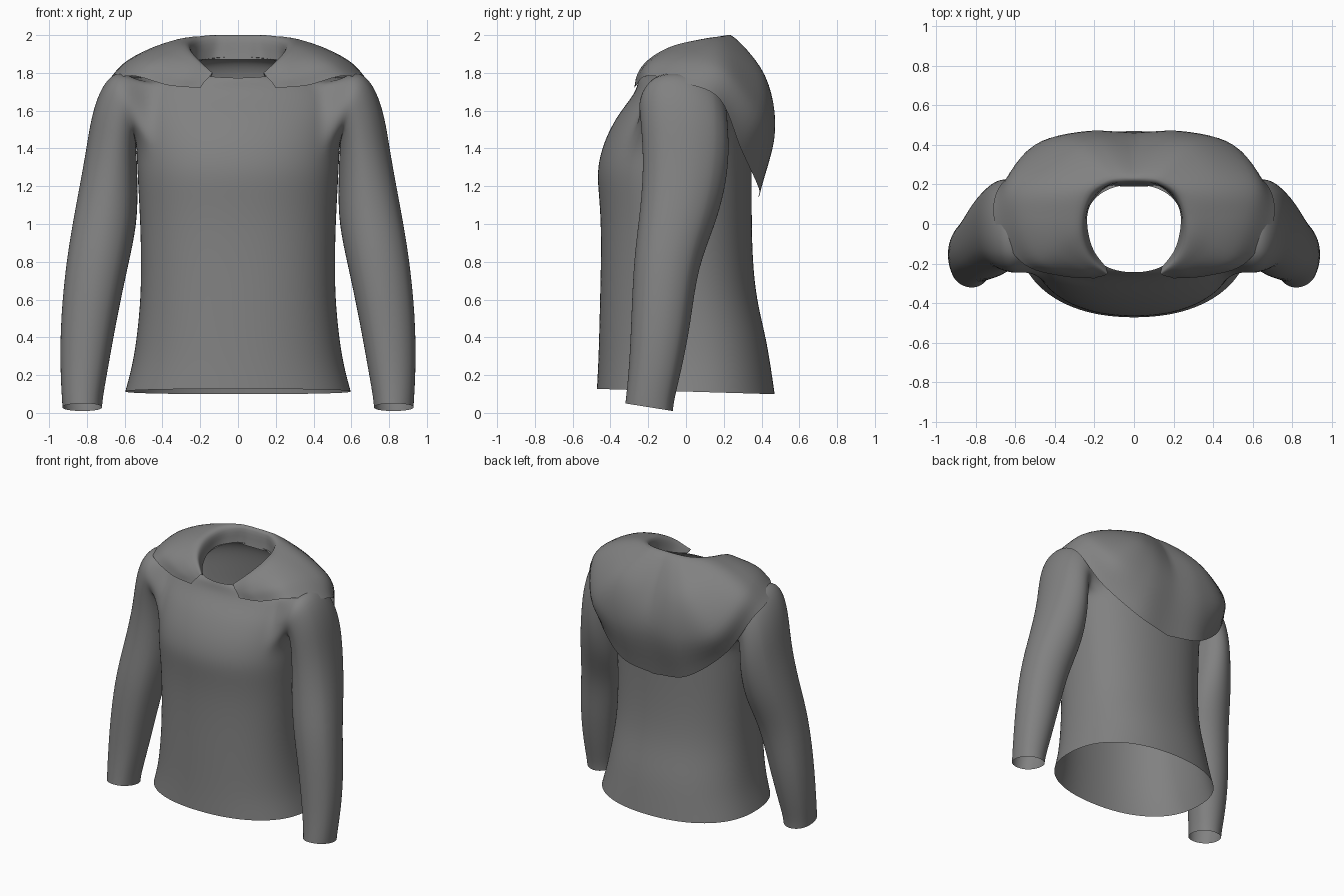
import bpy, bmesh, math
from mathutils import Vector

cube = bpy.data.objects.get("Cube")
if cube:
    bpy.data.objects.remove(cube, do_unlink=True)

grey = bpy.data.materials.new("grey cloth")
grey.use_nodes = True
grey.diffuse_color = (0.22, 0.22, 0.22, 1)
grey.node_tree.nodes["Principled BSDF"].inputs["Base Color"].default_value = grey.diffuse_color


def finish(bm, name):
    bmesh.ops.recalc_face_normals(bm, faces=bm.faces)
    mesh = bpy.data.meshes.new(name)
    bm.to_mesh(mesh)
    bm.free()
    mesh.materials.append(grey)
    mesh.shade_smooth()
    obj = bpy.data.objects.new(name, mesh)
    bpy.context.collection.objects.link(obj)
    return obj


def power(v, e):
    return math.copysign(abs(v) ** e, v)


def bridge(bm, lower, upper, closed=True):
    n = len(lower)
    for j in range(n if closed else n - 1):
        k = (j + 1) % n
        bm.faces.new((lower[j], lower[k], upper[k], upper[j]))


def spline(points, steps):
    """Smooth curve through the given points."""
    pts = [2 * points[0] - points[1]] + points + [2 * points[-1] - points[-2]]
    out = []
    for a, b, c, d in zip(pts, pts[1:], pts[2:], pts[3:]):
        for s in range(steps):
            t = s / steps
            out.append(0.5 * (2 * b + (c - a) * t + (2 * a - 5 * b + 4 * c - d) * t ** 2
                              + (3 * b - a - 3 * c + d) * t ** 3))
    return out + [points[-1]]


# Body: rings of height, half width, front, back, tilt
body_rings = [
    (.113, .6, -.474, .472, -.03), (.25, .562, -.467, .45, 0), (.4, .538, -.462, .425, 0),
    (.6, .518, -.457, .375, 0), (.8, .515, -.452, .355, 0), (1, .52, -.452, .35, 0),
    (1.15, .528, -.462, .35, 0), (1.28, .535, -.474, .35, 0), (1.4, .54, -.447, .35, 0),
    (1.49, .545, -.41, .345, 0), (1.58, .55, -.36, .335, 0), (1.67, .55, -.3, .325, .05),
    (1.75, .53, -.265, .31, .15), (1.81, .4, -.255, .27, .22), (1.835, .25, -.245, .2, .25)]
SIDES = 32
bm = bmesh.new()
rings = []
for z, half, front, back, tilt in body_rings:
    ring = []
    for j in range(SIDES):
        a = math.tau * j / SIDES
        y = (front + back) / 2 + (back - front) / 2 * power(math.sin(a), .84)
        ring.append(bm.verts.new((half * power(math.cos(a), .92), y, z + tilt * y)))
    rings.append(ring)
for lower, upper in zip(rings, rings[1:]):
    bridge(bm, lower, upper)

# Sleeves: outer x, z, inner x, z, front, back; grown out of the armholes
sleeve_rings = [
    (.63, 1.825, .54, 1.42, -.255, .225), (.72, 1.745, .535, 1.39, -.25, .225),
    (.78, 1.58, .53, 1.33, -.24, .235), (.812, 1.36, .525, 1.2, -.23, .225),
    (.862, 1.1, .525, 1, -.245, .17), (.912, .82, .575, .78, -.28, .065),
    (.943, .5, .635, .5, -.292, .03), (.945, .25, .68, .25, -.302, -.02),
    (.936, .09, .71, .09, -.317, -.06), (.932, .03, .715, .03, -.324, -.066)]
LOW, HIGH, REACH = 8, 12, 3
for side in (1, -1):
    def at(row, j):
        return rings[row][(j if side > 0 else SIDES // 2 - j) % SIDES]
    loop = [at(LOW, j) for j in range(-REACH, REACH)]
    loop += [at(r, REACH) for r in range(LOW, HIGH)]
    loop += [at(HIGH, j) for j in range(REACH, -REACH, -1)]
    loop += [at(r, -REACH) for r in range(HIGH, LOW, -1)]
    hole = {at(r, j) for r in range(LOW, HIGH + 1) for j in range(-REACH, REACH + 1)}
    inside = [f for f in bm.faces if all(v in hole for v in f.verts)]
    bmesh.ops.delete(bm, geom=inside, context="FACES_ONLY")
    inner = [e for e in bm.edges if not e.link_faces]
    bmesh.ops.delete(bm, geom=inner, context="EDGES")
    loose = [v for v in bm.verts if not v.link_faces]
    bmesh.ops.delete(bm, geom=loose, context="VERTS")
    centre = sum((v.co for v in loop), Vector()) / len(loop)
    angles = [math.atan2(v.co.z - centre.z, v.co.y - centre.y) for v in loop]
    last = loop
    for ox, oz, ix, iz, front, back in sleeve_rings:
        middle = Vector((ox + ix, front + back, oz + iz)) / 2
        across = Vector((ox - ix, 0, oz - iz)) / 2
        along = Vector((0, 1, -.16)) * (back - front) / 2
        ring = []
        for a in angles:
            p = middle + along * math.cos(a) + across * math.sin(a)
            ring.append(bm.verts.new((p.x * side, p.y, p.z)))
        bridge(bm, last, ring)
        last = ring
body = finish(bm, "sweater_body_and_sleeves")
body.modifiers.new("smooth", "SUBSURF").levels = 2
body.modifiers["smooth"].render_levels = 2

# Lowered hood: strips from inner lip over the rim to the hem, front to back
strips = [
    [(.14, -.22, 1.78), (.135, -.25, 1.8), (.155, -.262, 1.775), (.18, -.268, 1.75), (.2, -.275, 1.72)],
    [(.2, -.14, 1.8), (.22, -.17, 1.88), (.26, -.22, 1.85), (.31, -.255, 1.79), (.37, -.262, 1.735)],
    [(.23, -.05, 1.84), (.265, -.06, 1.94), (.38, -.12, 1.91), (.48, -.18, 1.855), (.56, -.2, 1.785)],
    [(.235, .05, 1.86), (.26, .06, 1.97), (.42, .04, 1.94), (.58, .03, 1.865), (.7, 0, 1.745)],
    [(.2, .13, 1.87), (.22, .16, 1.99), (.42, .2, 1.93), (.61, .22, 1.8), (.685, .18, 1.66)],
    [(.13, .19, 1.87), (.14, .22, 2), (.32, .38, 1.82), (.5, .4, 1.58), (.54, .29, 1.4)],
    [(.06, .19, 1.87), (.07, .235, 2), (.18, .42, 1.78), (.25, .468, 1.5), (.28, .385, 1.19)],
    [(0, .19, 1.87), (0, .235, 2), (0, .39, 1.78), (0, .462, 1.5), (0, .38, 1.13)]]
columns = [spline([Vector(p) for p in s], 6) for s in strips]
rows = [spline(list(r), 6) for r in zip(*columns)]
bm = bmesh.new()
grid = [[bm.verts.new(p) for p in row] for row in rows]
for lower, upper in zip(grid, grid[1:]):
    bridge(bm, lower, upper, closed=False)
hood = finish(bm, "lowered_hood")
mirror = hood.modifiers.new("mirror", "MIRROR")
mirror.use_clip = True
